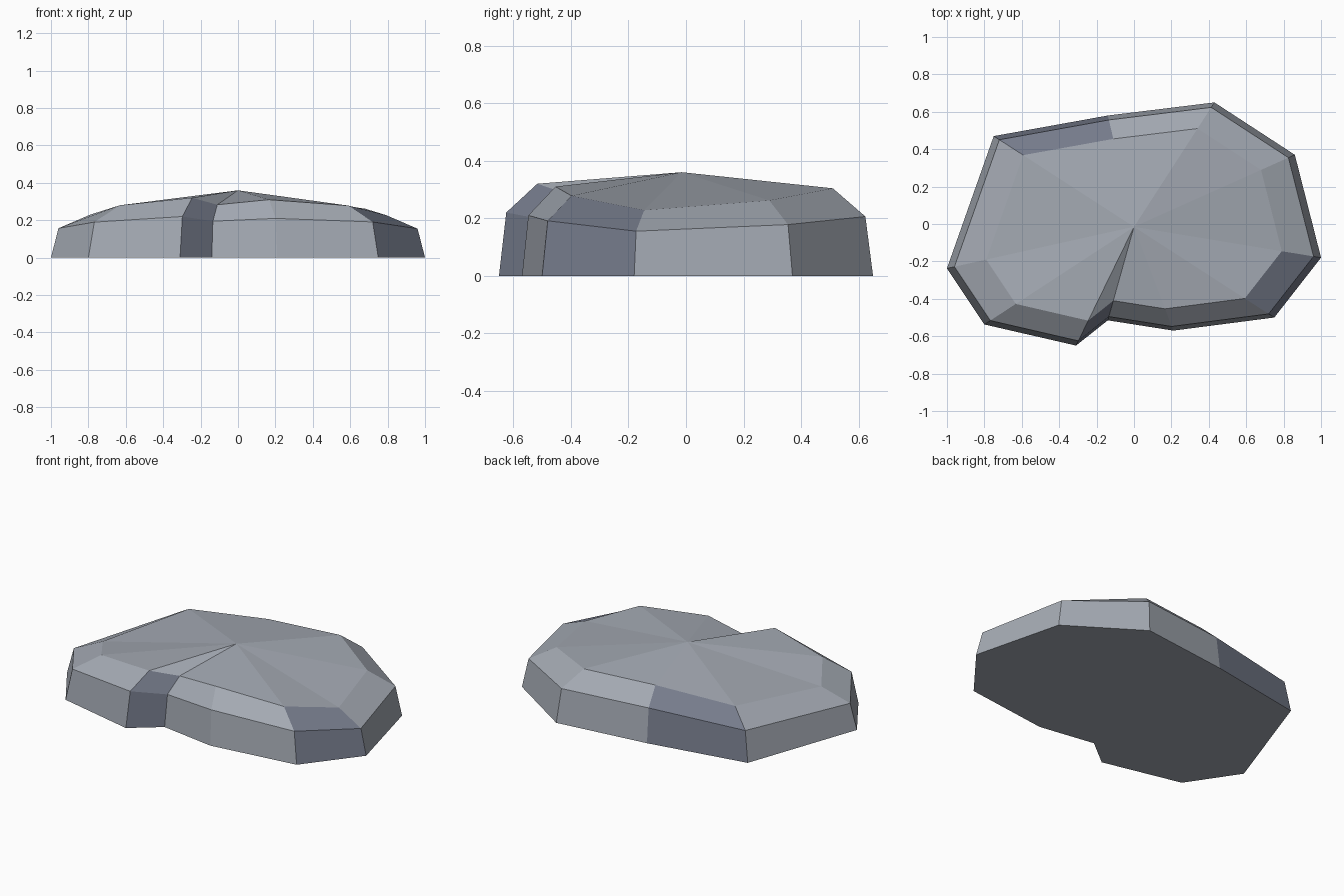
import bpy, bmesh

if "Cube" in bpy.data.objects:
    bpy.data.objects.remove(bpy.data.objects["Cube"])

# Stone outline: x, y, shoulder height, upper rim height
outline = [
    (-1.0, -0.237, 0.157, 0.23), (-0.8, -0.537, 0.19, 0.28),
    (-0.31, -0.65, 0.22, 0.32), (-0.14, -0.515, 0.195, 0.283),
    (0.21, -0.57, 0.21, 0.31), (0.75, -0.5, 0.191, 0.278),
    (1.0, -0.18, 0.155, 0.228), (0.86, 0.37, 0.178, 0.262),
    (0.43, 0.65, 0.206, 0.304), (-0.14, 0.58, 0.207, 0.303),
    (-0.75, 0.47, 0.184, 0.27),
]
CY = -0.015          # y of the peak, the centre the rings shrink towards
DARK = {2, 5, 9}     # sides coloured with the darker stone

bm = bmesh.new()


def ring(scale, heights):
    return [bm.verts.new((p[0] * scale, CY + (p[1] - CY) * scale, h))
            for p, h in zip(outline, heights)]


def material(name, colour):
    mat = bpy.data.materials.new(name)
    mat.diffuse_color = (*colour, 1)
    mat.use_nodes = True
    mat.node_tree.nodes["Principled BSDF"].inputs["Base Color"].default_value = mat.diffuse_color
    return mat


# Base, shoulder and upper rim rings, then the peak
rings = [ring(1.0, [0] * len(outline)),
         ring(0.96, [p[2] for p in outline]),
         ring(0.79, [p[3] for p in outline])]
peak = bm.verts.new((0, CY, 0.36))
n = len(outline)

# Side walls, sloping bevel band and top fan
for i in range(n):
    j = (i + 1) % n
    for lo, hi in zip(rings, rings[1:]):
        face = bm.faces.new((lo[i], lo[j], hi[j], hi[i]))
        face.material_index = int(i in DARK)
    bm.faces.new((rings[2][i], rings[2][j], peak))

# Flat underside
bm.faces.new(rings[0][::-1])

mesh = bpy.data.meshes.new("flat_stone")
bm.to_mesh(mesh)
bm.free()
mesh.materials.append(material("stone", (0.37, 0.40, 0.45)))
mesh.materials.append(material("dark_stone", (0.18, 0.20, 0.26)))
bpy.context.collection.objects.link(bpy.data.objects.new("flat_stone", mesh))
